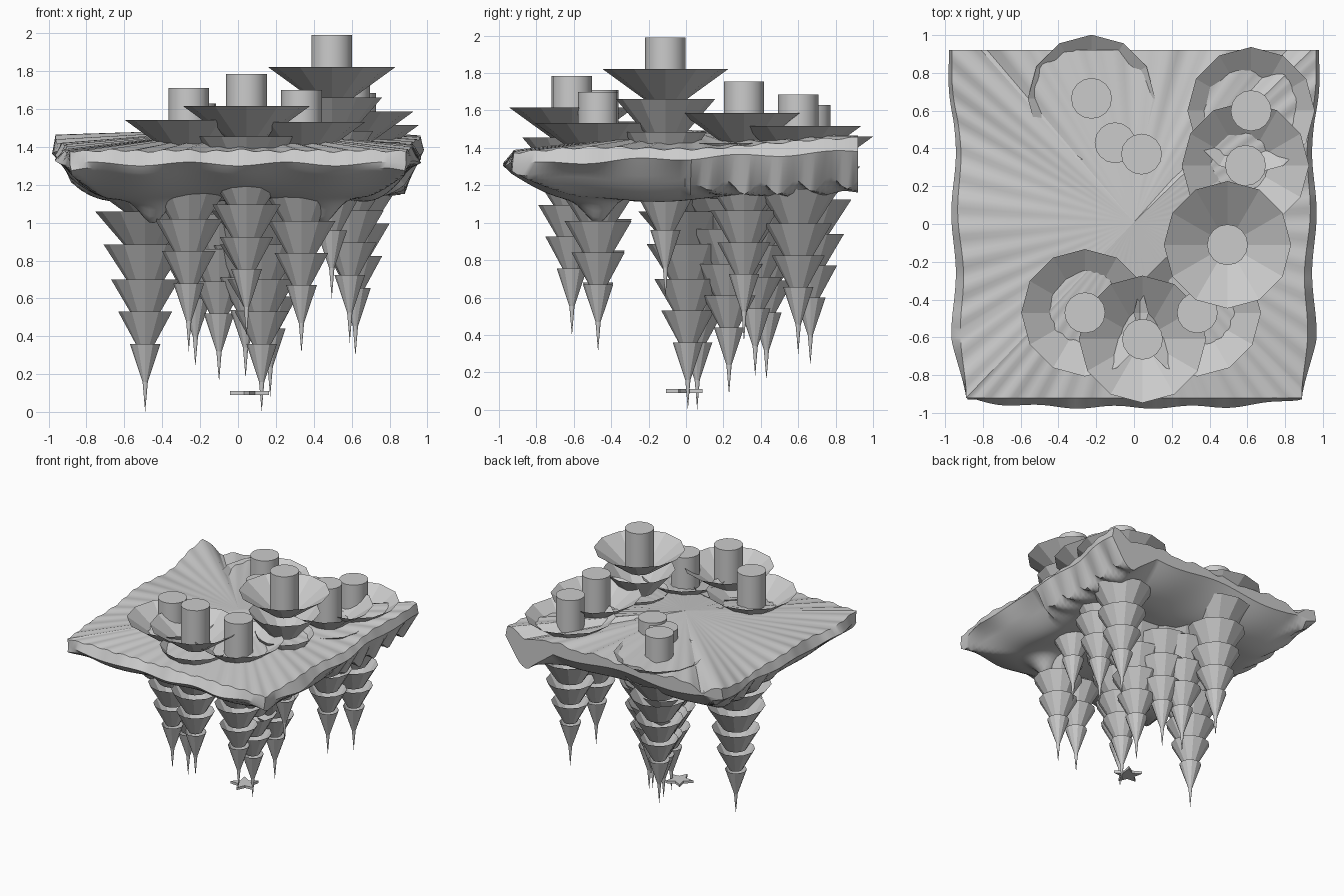
import bpy, bmesh, math
from math import sin, cos, pi, exp

if "Cube" in bpy.data.objects:
    bpy.data.objects.remove(bpy.data.objects["Cube"])

grey = bpy.data.materials.new("plain grey")
grey.diffuse_color = (0.6, 0.6, 0.6, 1)
grey.use_nodes = True
grey.node_tree.nodes["Principled BSDF"].inputs["Base Color"].default_value = grey.diffuse_color


def finish(bm, name, smooth=False, recalc=True):
    if recalc:
        bmesh.ops.recalc_face_normals(bm, faces=bm.faces)
    me = bpy.data.meshes.new(name)
    bm.to_mesh(me)
    bm.free()
    me.materials.append(grey)
    ob = bpy.data.objects.new(name, me)
    bpy.context.collection.objects.link(ob)
    if smooth:
        bpy.ops.object.select_all(action='DESELECT')
        ob.select_set(True)
        bpy.context.view_layer.objects.active = ob
        bpy.ops.object.shade_smooth_by_angle(angle=math.radians(35))
    return ob


def frustum(bm, x, y, r0, z0, r1, z1, sides, caps=False):
    """Tapered tier from z0 up to z1, open unless caps; r0 = 0 gives a point."""
    def ring(r, z):
        return [bm.verts.new((x + r * cos(2 * pi * k / sides),
                              y + r * sin(2 * pi * k / sides), z)) for k in range(sides)]
    top = ring(r1, z1)
    if r0 == 0:
        tip = bm.verts.new((x, y, z0))
        for k in range(sides):
            bm.faces.new((tip, top[(k + 1) % sides], top[k]))
    else:
        low = ring(r0, z0)
        for k in range(sides):
            n = (k + 1) % sides
            bm.faces.new((low[k], low[n], top[n], top[k]))
        if caps:
            bm.faces.new(low[::-1])
            bm.faces.new(top)


# Inverted pine trees: spike tip, hollow stacked tiers, trunk on top
TIERS = [(.142, .05, .36, .53), (.18, .08, .53, .70), (.22, .10, .70, .885),
         (.265, .11, .88, 1.06), (.337, .10, 1.05, 1.222)]
TREES = [(-.49, .06, 0), (.125, .01, 0), (.17, .23, .08), (-.10, .43, .16), (.04, .37, .18),
         (-.225, .665, .24), (.62, .60, .295), (.59, .31, .365), (.495, -.11, .60),
         (-.26, -.47, .32), (.045, -.61, .395), (.335, -.47, .31)]
for n, (x, y, z) in enumerate(TREES):
    bm = bmesh.new()
    frustum(bm, x, y, 0, z, .014, z + .16, 12)
    frustum(bm, x, y, .014, z + .16, .081, z + .36, 12)
    for r1, r0, z0, z1 in TIERS:
        frustum(bm, x, y, r0, z + z0, r1, z + z1, 12)
    finish(bm, f"pine_branches_{n + 1}", recalc=False)
    bm = bmesh.new()
    frustum(bm, x, y, .108, z + 1.07, .108, z + 1.39, 16, True)
    finish(bm, f"pine_trunk_{n + 1}", True)

# Star near the tip of the middle tree
bm = bmesh.new()
rings = []
for z in (.09, .11):
    rings.append([bm.verts.new((.06 + r * sin(k * pi / 5), -r * cos(k * pi / 5), z))
                  for k in range(10) for r in [.108 if k % 2 == 0 else .05]])
    bm.faces.new(rings[-1])
for k in range(10):
    n = (k + 1) % 10
    bm.faces.new((rings[0][k], rings[0][n], rings[1][n], rings[1][k]))
finish(bm, "tree_star")


# Inverted snowy ground: wavy underside grid, bulging rim, fan-shaped top
N = 64


def rise(d, width):
    """1 at the border, easing to 0 at the given distance inside."""
    return max(0, 1 - d / width) ** 2


def under_z(x, y):
    front = rise(y + .93, .42)
    deep = max(0, min(1, (x - .55) / .25))          # rear right corner hangs low
    back = rise(.92 - y, .38) * (1 - deep)
    side = rise(.88 - abs(x), .22)
    z = 1.13 + .16 * front
    z = max(z, 1.13 + .22 * back, 1.13 + .13 * side * (1 - .5 * deep * (y > 0)))
    z += .02 * sin(7 * x + 2 * y) * cos(6 * y + 1) * (1 - front)
    z -= .03 * front * (.5 + .5 * cos(12.5 * x))
    for bx in (-.45, .45):
        z -= .13 * exp(-((x - bx) ** 2 + (y + .47) ** 2) / .008)
    # drapery folds along the rear half of the sides
    if y > 0:
        z += .035 * rise(.88 - abs(x), .2) * min(1, y * 5) * sin(34 * y + 22 * x)
    return z


bm = bmesh.new()
grid = [[None] * (N + 1) for _ in range(N + 1)]
for i in range(N + 1):
    for j in range(N + 1):
        x, y = -.88 + 1.76 * i / N, -.93 + 1.85 * j / N
        grid[i][j] = bm.verts.new((x, y, under_z(x, y)))
for i in range(N):
    for j in range(N):
        bm.faces.new((grid[i][j], grid[i][j + 1], grid[i + 1][j + 1], grid[i + 1][j]))

loop = [(i, 0) for i in range(N)] + [(N, j) for j in range(N)] + \
       [(i, N) for i in range(N, 0, -1)] + [(0, j) for j in range(N, 0, -1)]
low = [grid[i][j] for i, j in loop]
mid, top = [], []
for i, j in loop:
    u, v = 2 * i / N - 1, 2 * j / N - 1
    back = (v + 1) / 2
    wave = .012 * sin(9 * v + 1) if abs(u) == 1 else 0
    bow = .05 * (1 - u ** 4) + .008 * sin(14 * u) if v == -1 else 0
    corner = .03 * max(0, abs(u) + v - 1.6) / .4
    mid.append(bm.verts.new((u * (.90 + .055 * min(1, back * 6) + wave + corner),
                             v * .92 - bow,
                             1.31 + .07 * back + .01 * sin(11 * (u - v)))))
    fold = .012 * sin(17 * u + 5 * v) * (1 if v > -1 else .3)
    # sharp creases running to the rear corners, and fine ripples
    crease = -.06 * exp(-((abs(u) + v - 1.84) / .06) ** 2) if v > 0 and abs(u) < 1 else 0
    fold += crease + .006 * sin(41 * u + 37 * v)
    top.append(bm.verts.new((u * (.90 + .04 * back + wave + corner), v * .92,
                             1.38 + .05 * back + fold + corner * .8)))
L = len(loop)
centre = bm.verts.new((0, .01, 1.495))
for k in range(L):
    n = (k + 1) % L
    bm.faces.new((low[k], low[n], mid[n], mid[k]))
    bm.faces.new((mid[k], mid[n], top[n], top[k]))
    bm.faces.new((top[k], top[n], centre))
finish(bm, "snowy_ground", True)
